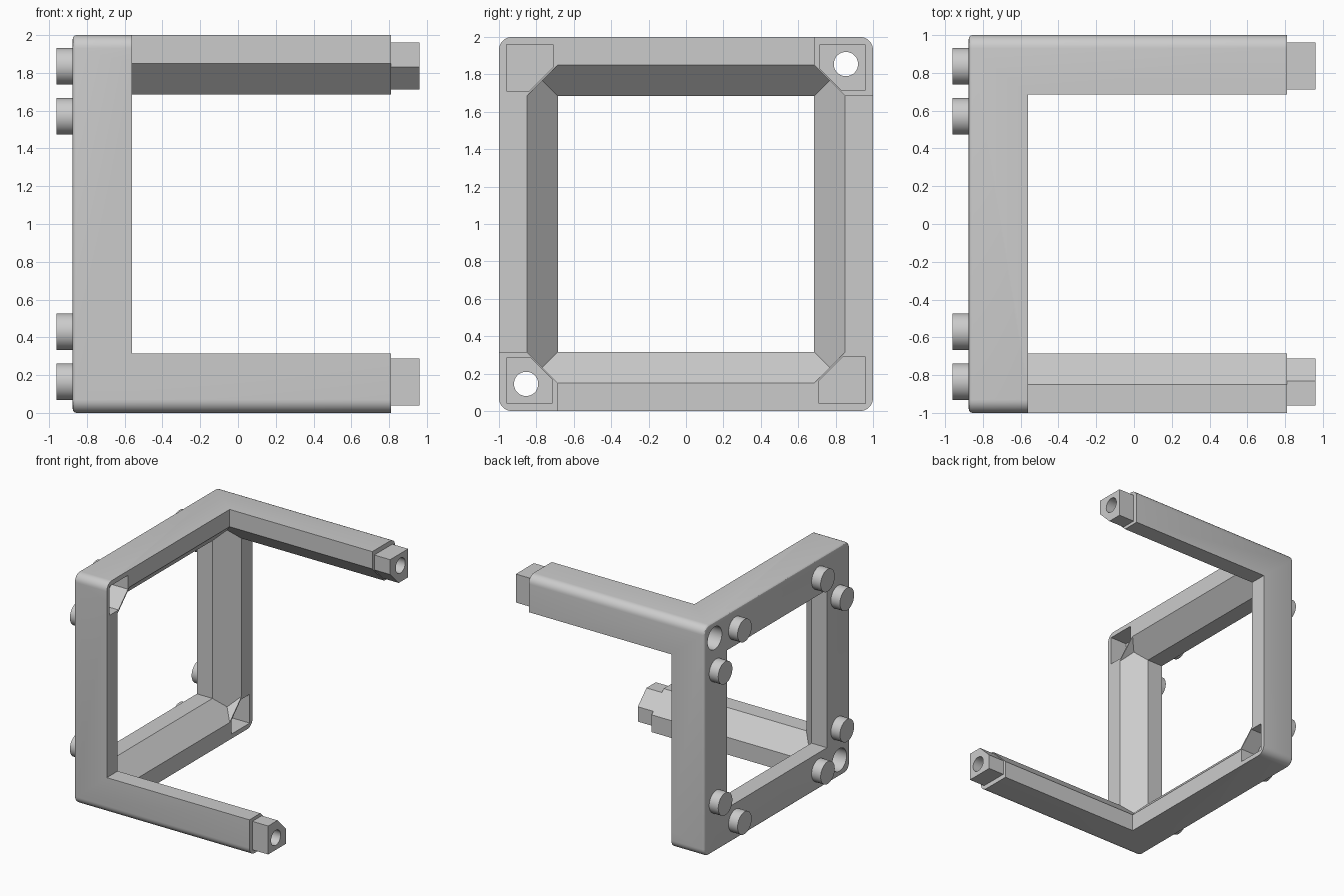
import bpy, bmesh, math
from mathutils import Matrix, Vector

if "Cube" in bpy.data.objects:
    bpy.data.objects.remove(bpy.data.objects["Cube"], do_unlink=True)

BACK = -0.875          # back plane of the frame
W, CHAMFER = 0.315, 0.165   # bar width and its inner chamfer
OVER = 0.05            # overshoot trimmed by the envelope
CENTRE = Vector((0, 0, 1))

grey = bpy.data.materials.new("light grey plastic")
grey.use_nodes = True
colour = (0.6, 0.6, 0.6, 1)
grey.diffuse_color = colour
grey.node_tree.nodes["Principled BSDF"].inputs["Base Color"].default_value = colour


def finish(name, bm):
    bmesh.ops.recalc_face_normals(bm, faces=bm.faces[:])
    mesh = bpy.data.meshes.new(name)
    bm.to_mesh(mesh)
    bm.free()
    mesh.materials.append(grey)
    obj = bpy.data.objects.new(name, mesh)
    bpy.context.collection.objects.link(obj)
    return obj


def loft(name, rings):
    """Closed solid through a list of equal-length rings of points."""
    bm = bmesh.new()
    loops = [[bm.verts.new(Vector(p) + CENTRE) for p in ring] for ring in rings]
    n = len(loops[0])
    for a, b in zip(loops, loops[1:]):
        for i in range(n):
            bm.faces.new((a[i], a[(i + 1) % n], b[(i + 1) % n], b[i]))
    bm.faces.new(loops[0])
    bm.faces.new(loops[-1])
    return finish(name, bm)


def bar(name, axis, lo, hi, origin, signs, start=-OVER, width=W, chamfer=CHAMFER):
    """Square bar along an axis, chamfered on the corner away from origin."""
    j, k = [i for i in range(3) if i != axis]
    cut = width - chamfer
    profile = [(start, start), (width, start), (width, cut), (cut, width), (start, width)]

    def ring(t):
        points = []
        for a, b in profile:
            p = [0, 0, 0]
            p[axis] = t
            p[j] = origin[0] + signs[0] * a
            p[k] = origin[1] + signs[1] * b
            points.append(p)
        return points
    return loft(name, [ring(lo), ring(hi)])


def rod(name, x0, x1, radius, y, z):
    bm = bmesh.new()
    place = Matrix.Translation(Vector(((x0 + x1) / 2, y, z)) + CENTRE)
    bmesh.ops.create_cone(bm, cap_ends=True, segments=40, radius1=radius, radius2=radius,
                          depth=x1 - x0, matrix=place @ Matrix.Rotation(math.pi / 2, 4, "Y"))
    return finish(name, bm)


def combine(target, helper, operation):
    mod = target.modifiers.new("combine", "BOOLEAN")
    mod.operation, mod.solver, mod.object = operation, "EXACT", helper
    bpy.context.view_layer.update()
    graph = bpy.context.evaluated_depsgraph_get()
    mesh = bpy.data.meshes.new_from_object(target.evaluated_get(graph))
    target.modifiers.clear()
    target.data = mesh
    bpy.data.objects.remove(helper, do_unlink=True)


def rounded_square(x, inset, radius=0.07, steps=8):
    ring = []
    for corner, (sy, sz) in enumerate(((1, 1), (-1, 1), (-1, -1), (1, -1))):
        for s in range(steps + 1):
            angle = (corner + s / steps) * math.pi / 2
            r = radius - inset
            ring.append((x, sy * (1 - radius) + r * math.cos(angle),
                         sz * (1 - radius) + r * math.sin(angle)))
    return ring


# Square frame of four bars
frame = None
for s in (-1, 1):
    for axis in (1, 2):
        piece = bar("frame", axis, -1 - OVER, 1 + OVER, (BACK, s), (1, -s))
        if frame is None:
            frame = piece
        else:
            combine(frame, piece, "UNION")

# Two long arms and two short corner blocks
for sy in (-1, 1):
    for sz in (-1, 1):
        end = 0.81 if sy == sz else BACK + W
        combine(frame, bar("arm", 0, BACK - OVER, end, (sy, sz), (-sy, -sz)), "UNION")

# Rounded outer envelope with a softened back rim
rim = 0.02
rings = [rounded_square(BACK + rim * (1 - math.sin(t)), rim * (1 - math.cos(t)))
         for t in (math.pi / 2, math.pi / 3, math.pi / 6, 0)]
combine(frame, loft("envelope", rings + [rounded_square(0.9, 0)]), "INTERSECT")

for s in (-1, 1):
    # Peg on each arm, bored through with a wider bore from the back
    combine(frame, bar("peg", 0, 0.7, 0.962, (s, s), (-s, -s), 0.04, 0.287, 0.118), "UNION")
    combine(frame, rod("bore", -1.1, 1.1, 0.065, s * 0.855, s * 0.855), "DIFFERENCE")
    combine(frame, rod("wide_bore", -1.1, 0.55, 0.098, s * 0.855, s * 0.855), "DIFFERENCE")
    # Matching socket in each of the other corners
    combine(frame, bar("socket", 0, -0.72, -0.4, (s, -s), (-s, s), 0.04, 0.29, 0.13),
            "DIFFERENCE")
frame.name = "frame_with_arms"

# Pair of round studs behind every corner
smooth = [frame]
for sy in (-1, 1):
    for sz in (-1, 1):
        for y, z in ((0.57, 0.835), (0.835, 0.57)):
            smooth.append(rod("back_stud", -0.962, BACK + 0.02, 0.097, sy * y, sz * z))

# Smooth the round surfaces, keep the edges sharp
bpy.context.view_layer.update()
bpy.ops.object.select_all(action="DESELECT")
for obj in smooth:
    obj.select_set(True)
bpy.context.view_layer.objects.active = frame
bpy.ops.object.shade_smooth_by_angle(angle=math.radians(30))
